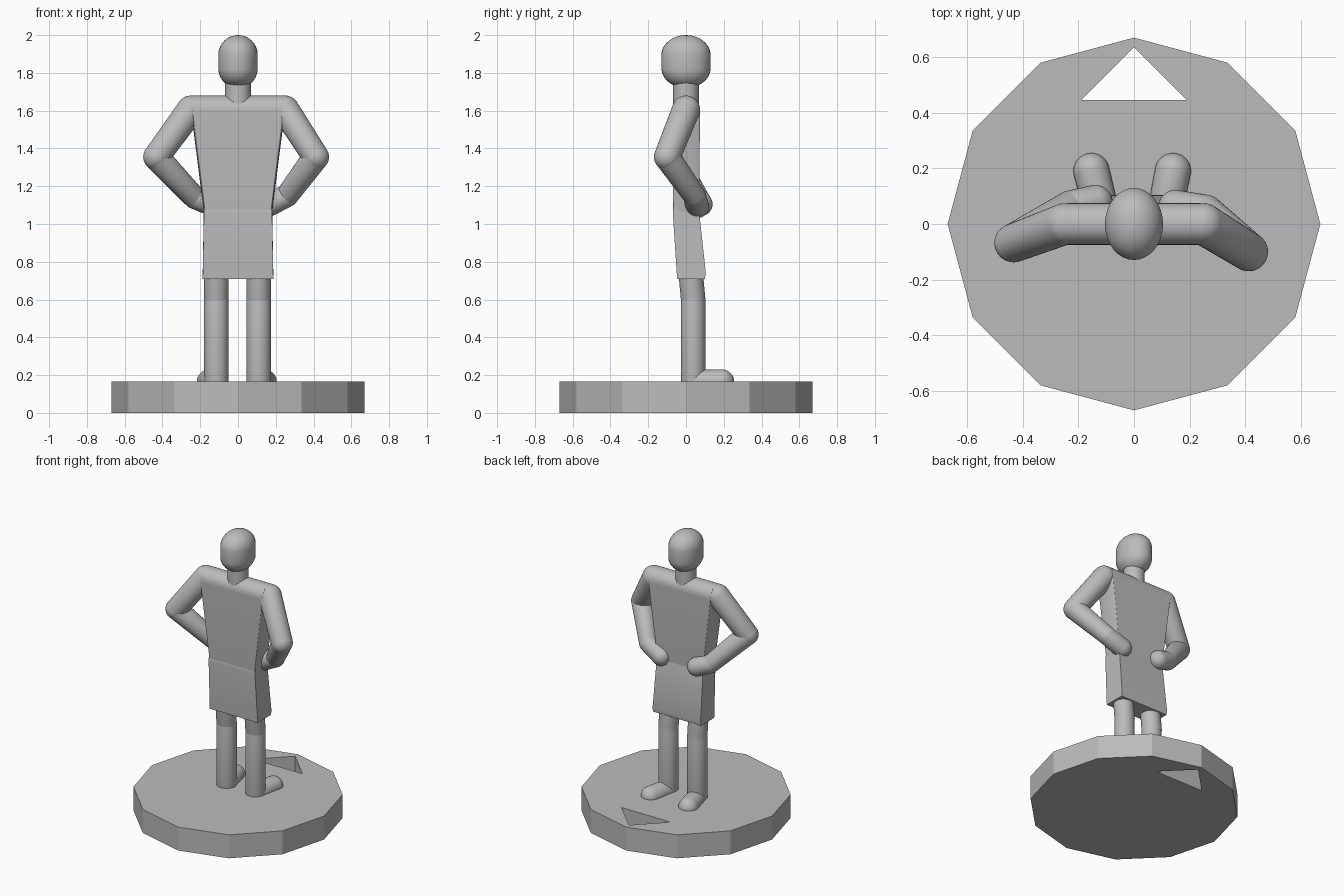
import bpy, bmesh, math
from mathutils import Vector, Matrix

if "Cube" in bpy.data.objects:
    bpy.data.objects.remove(bpy.data.objects["Cube"])

GREY = 0.5
grey = bpy.data.materials.new("plain grey")
grey.use_nodes = True
grey.diffuse_color = (GREY, GREY, GREY, 1)
grey.node_tree.nodes["Principled BSDF"].inputs["Base Color"].default_value = grey.diffuse_color


def finish(name, bm, smooth=True):
    bmesh.ops.recalc_face_normals(bm, faces=bm.faces)
    mesh = bpy.data.meshes.new(name)
    bm.to_mesh(mesh)
    bm.free()
    mesh.materials.append(grey)
    obj = bpy.data.objects.new(name, mesh)
    bpy.context.collection.objects.link(obj)
    if smooth:
        bpy.ops.object.select_all(action='DESELECT')
        obj.select_set(True)
        bpy.context.view_layer.objects.active = obj
        bpy.ops.object.shade_smooth_by_angle(angle=math.radians(30))
    return obj


def capsule(name, start, end, r1, r2):
    """Round-ended limb: a sphere split at its middle and stretched."""
    start, end = Vector(start), Vector(end)
    axis = end - start
    bm = bmesh.new()
    bmesh.ops.create_uvsphere(bm, u_segments=32, v_segments=17, radius=1)
    for v in bm.verts:
        if v.co.z > 0:
            v.co = v.co * r2 + Vector((0, 0, axis.length))
        else:
            v.co *= r1
    turn = axis.to_track_quat('Z', 'Y').to_matrix().to_4x4()
    bm.transform(Matrix.Translation(start) @ turn)
    return finish(name, bm)


def bar(bm, half, y, z, r):
    """Horizontal cylinder across the body."""
    place = Matrix.Translation((0, y, z)) @ Matrix.Rotation(math.pi / 2, 4, 'Y')
    bmesh.ops.create_cone(bm, cap_ends=True, segments=32, radius1=r, radius2=r,
                          depth=2 * half, matrix=place)


def hull(name, bm):
    out = bmesh.ops.convex_hull(bm, input=bm.verts)
    bmesh.ops.delete(bm, geom=[v for v in set(out["geom_interior"] + out["geom_unused"])
                               if isinstance(v, bmesh.types.BMVert) and v.is_valid],
                     context='VERTS')
    bmesh.ops.dissolve_limit(bm, angle_limit=0.01, verts=bm.verts, edges=bm.edges)
    return finish(name, bm)


# Twelve-sided base with a triangular slot through it
bm = bmesh.new()
rim = [(0.67 * math.sin(i * math.pi / 6), 0.67 * math.cos(i * math.pi / 6)) for i in range(12)]
slot = [(-0.19, 0.445), (0.19, 0.445), (0, 0.635)]
edges = []
for loop in (rim, slot):
    vs = [bm.verts.new((x, y, 0)) for x, y in loop]
    edges += [bm.edges.new((vs[i - 1], vs[i])) for i in range(len(vs))]
bmesh.ops.triangle_fill(bm, edges=edges, use_beauty=True)
top = bmesh.ops.extrude_face_region(bm, geom=bm.faces[:], use_keep_orig=True)["geom"]
bmesh.ops.translate(bm, vec=(0, 0, 0.165), verts=[g for g in top if isinstance(g, bmesh.types.BMVert)])
finish("base", bm, smooth=False)

# Chest tapering from the shoulder bar to the waist bar
bm = bmesh.new()
bar(bm, 0.24, 0, 1.605, 0.075)
bar(bm, 0.172, 0, 1.06, 0.068)
hull("chest", bm)

# Hips from the waist bar down to a flat hem
bm = bmesh.new()
bar(bm, 0.18, 0, 1.06, 0.07)
for x in (-0.187, 0.187):
    for y, z in ((-0.047, 0.71), (0.1, 0.71), (0.105, 0.74)):
        bm.verts.new((x, y, z))
hull("hips", bm)

# Neck
bm = bmesh.new()
bmesh.ops.create_cone(bm, cap_ends=True, segments=32, radius1=0.068, radius2=0.068, depth=0.18,
                      matrix=Matrix.Translation((0, 0, 1.69)))
finish("neck", bm)

# Head, deeper than it is wide
head = capsule("head", (0, 0, 1.825), (0, 0, 1.895), 0.105, 0.105)
for v in head.data.vertices:
    v.co.y *= 0.13 / 0.105

# Arms with hands on the back of the hips: shoulder, elbow, wrist, hand
arms = {
    "left": [(0.25, 0, 1.605), (0.412, -0.1, 1.355), (0.26, 0.045, 1.15), (0.15, 0.06, 1.095)],
    "right": [(-0.25, 0, 1.605), (-0.432, -0.068, 1.355), (-0.23, 0.06, 1.14), (-0.14, 0.078, 1.105)],
}
for side, (shoulder, elbow, wrist, hand) in arms.items():
    capsule(side + "_upper_arm", shoulder, elbow, 0.075, 0.07)
    capsule(side + "_forearm", elbow, wrist, 0.07, 0.06)
    capsule(side + "_hand", wrist, hand, 0.06, 0.063)

# Legs and feet
for side, x, toe in (("left", 0.11, 0.14), ("right", -0.115, -0.153)):
    knee, ankle = (x, 0.038, 0.6), (x, 0.038, 0.165)
    capsule(side + "_thigh", (x, 0, 1.0), knee, 0.065, 0.065)
    capsule(side + "_shin", knee, ankle, 0.065, 0.065)
    capsule(side + "_foot", ankle, (toe, 0.19, 0.165), 0.063, 0.065)
